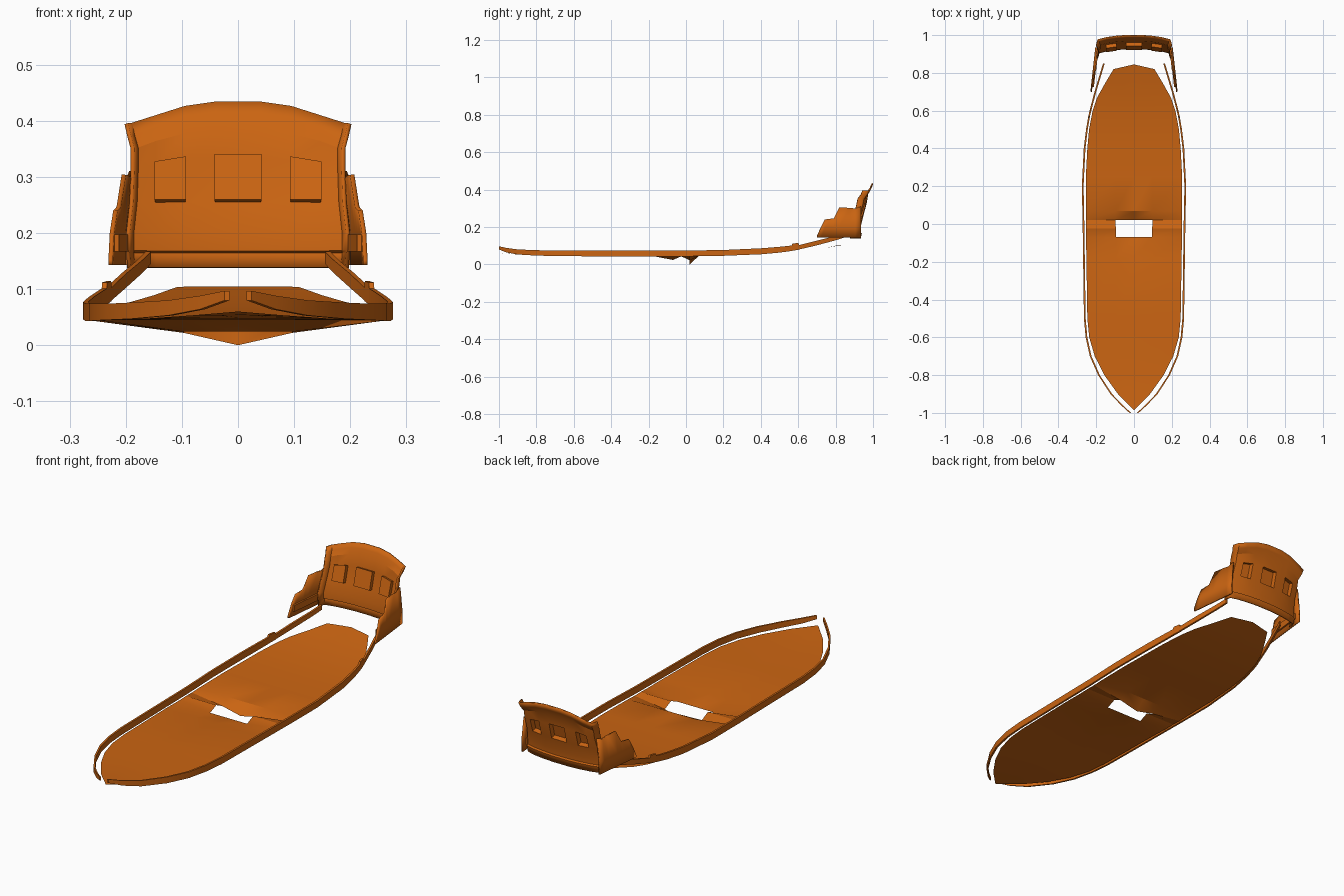
import bpy, bmesh

if "Cube" in bpy.data.objects:
    bpy.data.objects.remove(bpy.data.objects["Cube"])

mat = bpy.data.materials.new("orange_wood")
mat.diffuse_color = (0.6, 0.13, 0.006, 1)
mat.use_nodes = True
mat.node_tree.nodes["Principled BSDF"].inputs["Base Color"].default_value = mat.diffuse_color


def finish(name, bm, thick=0, offset=0):
    bmesh.ops.remove_doubles(bm, verts=bm.verts, dist=0.0004)
    bmesh.ops.recalc_face_normals(bm, faces=bm.faces)
    me = bpy.data.meshes.new(name)
    bm.to_mesh(me)
    bm.free()
    ob = bpy.data.objects.new(name, me)
    bpy.context.collection.objects.link(ob)
    me.materials.append(mat)
    if thick:
        m = ob.modifiers.new("thickness", 'SOLIDIFY')
        m.thickness, m.offset = thick, offset
    bpy.ops.object.select_all(action='DESELECT')
    ob.select_set(True)
    bpy.context.view_layer.objects.active = ob
    bpy.ops.object.shade_smooth_by_angle(angle=0.45)
    return ob


def grid(bm, rows, skip=(), closed=False):
    """Join rows of points with quads; returns faces keyed by (row, column)."""
    vs = [[bm.verts.new(p) for p in r] for r in rows]
    n = len(rows[0])
    out = {}
    for i in range(len(rows) - 1):
        for j in range(n if closed else n - 1):
            if (i, j) not in skip:
                k = (j + 1) % n
                out[i, j] = bm.faces.new((vs[i][j], vs[i][k], vs[i + 1][k], vs[i + 1][j]))
    if closed:
        bm.faces.new(vs[0])
        bm.faces.new(vs[-1][::-1])
    return out


# Deck: y, half width, z at edge, z at inner columns, z on centreline
deck = [(-.985, .001, .06, .06, .06), (-.9, .085, .053, .053, .054),
        (-.8, .157, .048, .049, .049), (-.7, .208, .046, .047, .047),
        (-.6, .237, .045, .046, .046), (-.5, .247, .045, .045, .045),
        (-.18, .252, .045, .045, .045), (-.07, .254, .043, .024, .024),
        (-.025, .254, .044, .043, .043), (.02, .255, .043, .022, .0),
        (.068, .255, .045, .045, .045), (.25, .255, .047, .047, .047),
        (.4, .247, .051, .051, .051), (.5, .238, .057, .057, .057),
        (.6, .219, .067, .067, .067), (.67, .195, .076, .076, .076),
        (.75, .15, .089, .089, .089), (.82, .108, .104, .105, .105)]
rows = []
for k, (y, w, ze, zi, zc) in enumerate(deck):
    bulge = .025 if k == len(deck) - 1 else 0
    rows.append([(f * w, y + bulge * (1 - abs(f)), z) for f, z in
                 zip((-1, -.38, 0, .38, 1), (ze, zi, zc, zi, ze))])
bm = bmesh.new()
grid(bm, rows, skip={(7, 1), (7, 2), (8, 1), (8, 2)})
finish("deck", bm)

# Side rails: y, outer half width, bottom z, top z
rail = [(-1, .024, .08, .097), (-.96, .068, .064, .088), (-.9, .125, .053, .08),
        (-.8, .19, .047, .076), (-.7, .234, .045, .074), (-.6, .256, .044, .074),
        (-.5, .265, .043, .074), (0, .272, .043, .074), (.2, .276, .046, .077),
        (.4, .266, .054, .086), (.5, .254, .063, .094), (.565, .243, .072, .101),
        (.57, .242, .073, .112), (.6, .235, .078, .114), (.605, .234, .08, .103),
        (.7, .209, .102, .127), (.8, .179, .129, .152), (.85, .164, .145, .167)]
for s, side in ((-1, "left"), (1, "right")):
    bm = bmesh.new()
    grid(bm, [[(s * w, y, b), (s * w, y, t), (s * (w - .009), y, t), (s * (w - .009), y, b)]
              for y, w, b, t in rail], closed=True)
    finish(side + "_rail", bm)

# Stern panel: leaning curved sheet with three window recesses
# centre y, z, half width, downward sag at the sides
profile = [(.932, .138, .19, 0), (.938, .166, .192, 0), (.929, .17, .192, 0),
           (.931, .2, .192, 0), (.945, .255, .186, 0), (.965, .332, .184, .02),
           (.973, .383, .184, .032), (.99, .41, .19, .037), (.999, .433, .195, .038)]
half = [.04, .095, .147]
rows = []
for y, z, w, sag in profile:
    right = [(x, y - .022 * (x / .19) ** 2, z - sag * max(0, (x - .07) / .12))
             for x in half] + [(w - .004, y - .024, z - sag), (w + .004, y - .055, z - sag)]
    rows.append([(-x, b, c) for x, b, c in right[::-1]] + right)
bm = bmesh.new()
faces = grid(bm, rows)
for j in (2, 4, 6):
    res = bmesh.ops.extrude_face_region(bm, geom=[faces[4, j]])
    verts = [g for g in res["geom"] if isinstance(g, bmesh.types.BMVert)]
    bmesh.ops.translate(bm, verts=verts, vec=(0, -.02, .006))
    if faces[4, j].is_valid:
        bm.faces.remove(faces[4, j])
finish("stern_panel", bm, .007, 0)


# Stern side wings: stepped bulwarks running forward from the panel
def wing_x(y, z):
    return .227 - .11 * (y - .7) - .1 * max(0, z - .2)


# y, top z
steps = [(.70, .152), (.722, .2), (.742, .24), (.79, .246), (.82, .304),
         (.875, .302), (.905, .298), (.935, .31)]
for s, side in ((-1, "left"), (1, "right")):
    bm = bmesh.new()
    rows = []
    for y, t in steps:
        zs = (.143, min(.2, t), t)
        rows.append([(s * wing_x(y, z), y, z) for z in zs])
    vs = {}
    for r in rows:
        for p in r:
            vs.setdefault(p, bm.verts.new(p) if p not in vs else None)
    for a, b in zip(rows, rows[1:]):
        for j in (0, 1):
            quad = list(dict.fromkeys((a[j], a[j + 1], b[j + 1], b[j])))
            if len(quad) > 2:
                bm.faces.new([vs[p] for p in quad])
    finish(side + "_stern_wing", bm, .008, 0)

    # Raised moulding along the wing
    bm = bmesh.new()
    grid(bm, [[(s * (wing_x(y, z) - d), y, z) for z, d in
               ((.167, -.004), (.197, -.004), (.197, .012), (.167, .012))]
              for y in (.725, .82, .91)], closed=True)
    finish(side + "_wing_moulding", bm)
